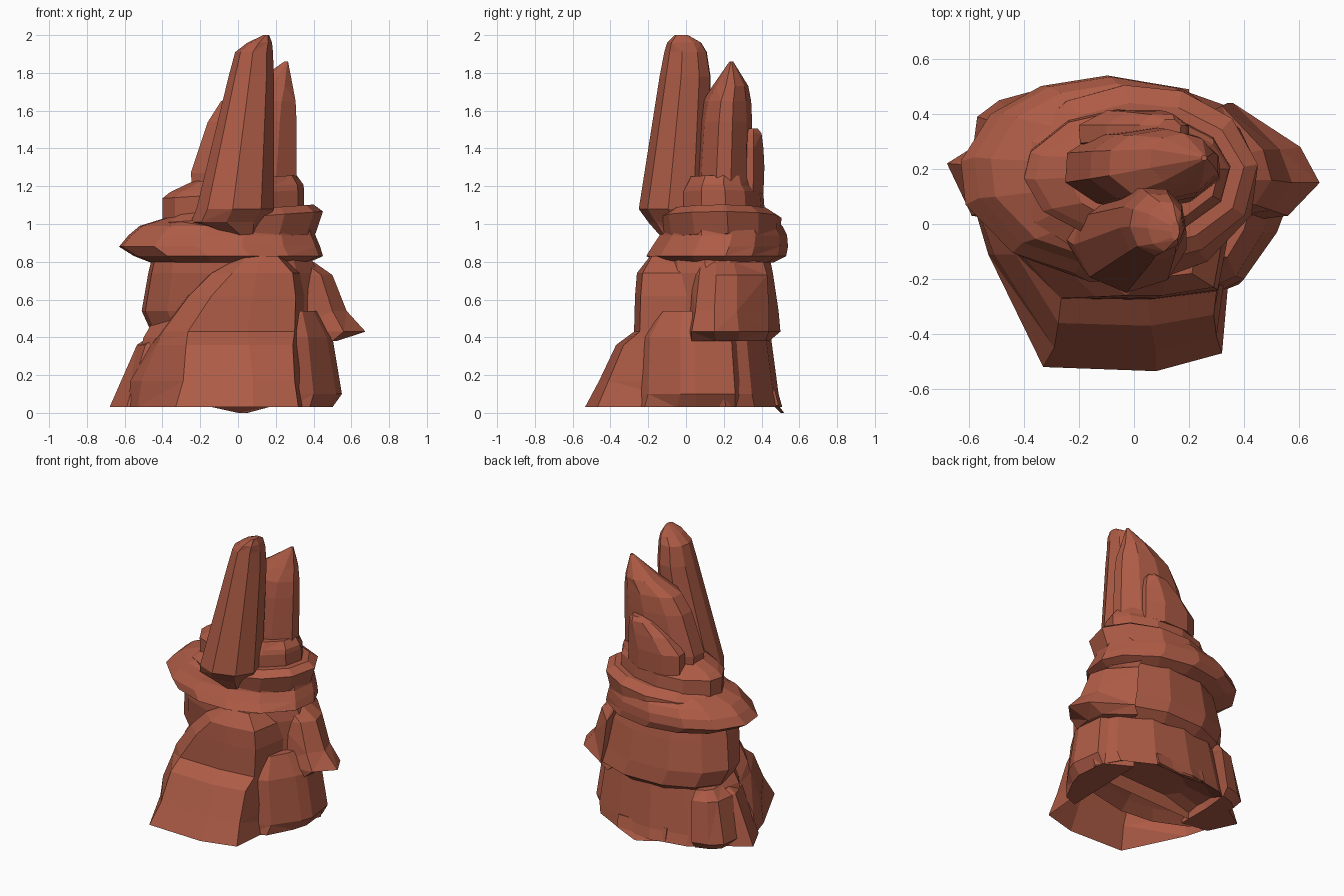
import bpy, bmesh, math, random

random.seed(4)
rock = bpy.data.materials.new("rust_red_rock")
rock.diffuse_color = (0.42, 0.105, 0.06, 1)


def loft(name, rings, open_base=False):
    """Skin a stack of equally sized point rings and cap the ends."""
    bm = bmesh.new()
    loops = [[bm.verts.new(p) for p in ring] for ring in rings]
    n = len(loops[0])
    for a, b in zip(loops, loops[1:]):
        for i in range(n):
            j = (i + 1) % n
            bm.faces.new((a[i], a[j], b[j], b[i]))
    if not open_base:
        bm.faces.new(loops[0][::-1])
    bm.faces.new(loops[-1])
    bmesh.ops.recalc_face_normals(bm, faces=bm.faces)
    bmesh.ops.connect_verts_nonplanar(bm, angle_limit=0.12, faces=bm.faces)
    mesh = bpy.data.meshes.new(name)
    bm.to_mesh(mesh)
    bm.free()
    mesh.materials.append(rock)
    obj = bpy.data.objects.new(name, mesh)
    bpy.context.collection.objects.link(obj)
    return obj


def boulder(name, boxes, n=11, start=0.1, wobble=0.12, tilt=0.0):
    """Uneven n-gon fitted into each box (z, x0, x1, y0, y1); tilt raises +x."""
    angles = [start + (i + random.uniform(-wobble, wobble)) * math.tau / n for i in range(n)]
    unit = [(math.cos(a), math.sin(a)) for a in angles]
    lo = [min(p[k] for p in unit) for k in (0, 1)]
    hi = [max(p[k] for p in unit) for k in (0, 1)]
    unit = [[(p[k] - lo[k]) / (hi[k] - lo[k]) for k in (0, 1)] for p in unit]
    rings = []
    for z, x0, x1, y0, y1 in boxes:
        ring = []
        for u, v in unit:
            x, y = x0 + u * (x1 - x0), y0 + v * (y1 - y0)
            ring.append((x, y, z + tilt * x))
        rings.append(ring)
    return loft(name, rings)


def slab(name, layers, open_base=False):
    """Explicit outlines, one per height."""
    return loft(name, [[(x, y, z) for x, y in pts] for z, pts in layers], open_base)


# Broad foot of the rock, hollowed underneath
boulder("rock_foot", [
    (0.13, -0.25, 0.25, 0.02, 0.34),
    (0.08, -0.45, 0.40, -0.06, 0.44),
    (0.03, -0.57, 0.50, -0.13, 0.51),
    (0.10, -0.57, 0.52, -0.13, 0.49),
    (0.40, -0.50, 0.48, -0.12, 0.45),
    (0.50, -0.44, 0.42, -0.10, 0.42)], n=12)
# Lowest tip of the rear rim
slab("rear_toe", [
    (0.0, [(0.0, 0.505), (0.04, 0.50), (0.05, 0.515), (0.02, 0.52)]),
    (0.04, [(-0.18, 0.46), (0.20, 0.46), (0.20, 0.49), (-0.18, 0.49)]),
    (0.12, [(-0.18, 0.44), (0.20, 0.44), (0.20, 0.47), (-0.18, 0.47)])])

# Sloping front buttress, open below
slab("front_buttress", [
    (0.03, [(-0.58, 0.06), (-0.53, -0.11), (-0.33, -0.52), (0.08, -0.535), (0.32, -0.47), (0.37, 0.10)]),
    (0.17, [(-0.57, 0.06), (-0.51, -0.11), (-0.29, -0.45), (0.08, -0.46), (0.30, -0.41), (0.37, 0.10)]),
    (0.36, [(-0.46, 0.06), (-0.43, -0.11), (-0.275, -0.36), (0.06, -0.37), (0.29, -0.33), (0.37, 0.10)]),
    (0.43, [(-0.41, 0.06), (-0.40, -0.12), (-0.265, -0.27), (0.05, -0.275), (0.30, -0.245), (0.37, 0.10)]),
    (0.62, [(-0.27, 0.06), (-0.26, -0.15), (-0.14, -0.265), (0.08, -0.27), (0.305, -0.24), (0.37, 0.10)]),
    (0.74, [(-0.14, 0.06), (-0.14, -0.16), (-0.03, -0.26), (0.10, -0.26), (0.29, -0.23), (0.35, 0.10)]),
    (0.83, [(0.01, 0.06), (0.02, -0.12), (0.05, -0.19), (0.12, -0.19), (0.21, -0.18), (0.26, 0.10)])],
    open_base=True)

# Right side shoulder and the pointed ledge above it
slab("right_shoulder", [
    (0.03, [(0.28, -0.26), (0.38, -0.22), (0.47, -0.05), (0.50, 0.05), (0.48, 0.26), (0.30, 0.36)]),
    (0.10, [(0.28, -0.26), (0.40, -0.20), (0.52, -0.03), (0.55, 0.05), (0.52, 0.26), (0.30, 0.36)]),
    (0.40, [(0.28, -0.23), (0.37, -0.19), (0.47, -0.03), (0.50, 0.05), (0.48, 0.24), (0.30, 0.34)]),
    (0.54, [(0.28, -0.12), (0.34, -0.12), (0.40, -0.02), (0.42, 0.05), (0.40, 0.20), (0.30, 0.28)])])
slab("right_ledge", [
    (0.38, [(0.30, 0.02), (0.50, 0.03), (0.52, 0.16), (0.50, 0.28), (0.32, 0.42)]),
    (0.43, [(0.30, 0.0), (0.56, 0.03), (0.675, 0.15), (0.605, 0.28), (0.36, 0.44)]),
    (0.54, [(0.30, 0.01), (0.50, 0.05), (0.575, 0.15), (0.53, 0.27), (0.34, 0.44)]),
    (0.73, [(0.28, 0.02), (0.44, 0.07), (0.50, 0.16), (0.47, 0.27), (0.32, 0.43)]),
    (0.80, [(0.25, 0.04), (0.35, 0.08), (0.40, 0.16), (0.38, 0.25), (0.28, 0.41)])])

# Left spur and the pillar beside it
slab("left_spur", [
    (0.03, [(-0.40, 0.00), (-0.59, 0.03), (-0.68, 0.22), (-0.52, 0.32), (-0.40, 0.30)]),
    (0.36, [(-0.40, 0.04), (-0.49, 0.07), (-0.535, 0.21), (-0.49, 0.27), (-0.40, 0.28)]),
    (0.43, [(-0.36, 0.08), (-0.40, 0.10), (-0.43, 0.20), (-0.41, 0.24), (-0.36, 0.25)])])
slab("left_pillar", [
    (0.03, [(-0.40, 0.25), (-0.54, 0.25), (-0.53, 0.36), (-0.47, 0.41), (-0.38, 0.44)]),
    (0.08, [(-0.40, 0.22), (-0.59, 0.24), (-0.57, 0.39), (-0.49, 0.45), (-0.38, 0.48)]),
    (0.36, [(-0.38, 0.22), (-0.53, 0.24), (-0.51, 0.37), (-0.46, 0.42), (-0.36, 0.45)]),
    (0.42, [(-0.36, 0.24), (-0.45, 0.25), (-0.45, 0.34), (-0.42, 0.38), (-0.36, 0.41)])])

# Middle body with its overhanging lower rim
boulder("middle_body", [
    (0.38, -0.40, 0.42, -0.04, 0.44),
    (0.43, -0.46, 0.49, -0.07, 0.50),
    (0.54, -0.51, 0.46, -0.10, 0.49),
    (0.74, -0.475, 0.42, -0.14, 0.46),
    (0.84, -0.45, 0.38, -0.14, 0.44)], n=12, start=0.3)

# Double-lipped collar
boulder("lower_collar", [
    (0.795, -0.46, 0.37, -0.14, 0.46),
    (0.83, -0.55, 0.45, -0.21, 0.53),
    (0.88, -0.63, 0.435, -0.18, 0.54),
    (0.94, -0.58, 0.41, -0.14, 0.535),
    (0.99, -0.52, 0.40, -0.12, 0.51),
    (1.04, -0.36, 0.36, -0.06, 0.45)], n=13)
boulder("upper_collar", [
    (0.92, -0.44, 0.41, -0.12, 0.50),
    (1.035, -0.43, 0.45, -0.14, 0.505),
    (1.075, -0.36, 0.40, -0.08, 0.44)], n=12, tilt=0.07)
boulder("spire_plinth", [
    (1.03, -0.40, 0.35, -0.05, 0.42),
    (1.16, -0.40, 0.35, -0.05, 0.41),
    (1.19, -0.36, 0.345, -0.03, 0.38),
    (1.24, -0.24, 0.31, 0.0, 0.36)], n=12, tilt=0.06)

# Three spires
boulder("tall_spire", [
    (0.93, -0.04, 0.10, -0.13, 0.03),
    (1.01, -0.25, 0.15, -0.20, 0.11),
    (1.08, -0.22, 0.19, -0.25, 0.12),
    (1.78, -0.05, 0.19, -0.14, 0.13),
    (1.91, -0.015, 0.185, -0.115, 0.11),
    (1.96, 0.05, 0.18, -0.10, 0.08),
    (2.0, 0.135, 0.165, -0.06, 0.01)], n=9, start=0.5)
boulder("rear_spire", [
    (1.18, -0.24, 0.31, 0.05, 0.35),
    (1.27, -0.25, 0.31, 0.05, 0.35),
    (1.54, -0.16, 0.31, 0.07, 0.35),
    (1.65, -0.09, 0.305, 0.09, 0.345),
    (1.73, 0.06, 0.29, 0.14, 0.33),
    (1.86, 0.245, 0.265, 0.23, 0.25)], n=10, start=0.3)
boulder("small_back_spire", [
    (1.16, -0.20, 0.20, 0.24, 0.41),
    (1.30, -0.20, 0.20, 0.24, 0.415),
    (1.40, -0.10, 0.20, 0.25, 0.41),
    (1.48, 0.02, 0.19, 0.27, 0.40),
    (1.505, 0.09, 0.17, 0.31, 0.38)], n=8, start=0.4)
